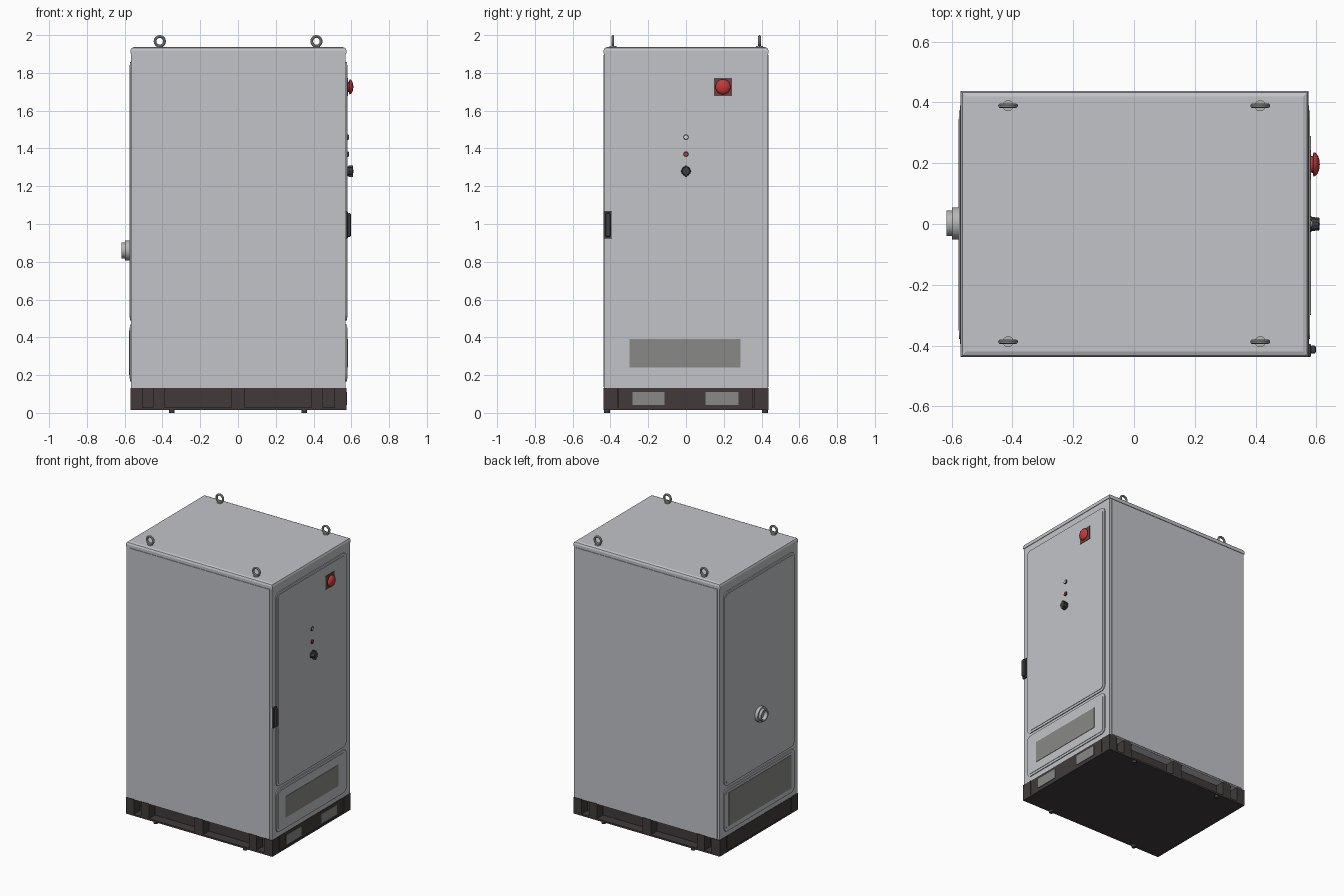
import bpy, bmesh, math
from mathutils import Matrix, Vector

if "Cube" in bpy.data.objects:
    bpy.data.objects.remove(bpy.data.objects["Cube"])


def mat(name, r, g, b):
    m = bpy.data.materials.new(name)
    m.diffuse_color = (r, g, b, 1)
    m.use_nodes = True
    m.node_tree.nodes["Principled BSDF"].inputs["Base Color"].default_value = m.diffuse_color
    return m


BODY = mat("cabinet grey", 0.54, 0.55, 0.575)
MESH = mat("grille grey", 0.25, 0.25, 0.245)
BASE = mat("plinth brown black", 0.052, 0.044, 0.042)
DARK = mat("control black", 0.05, 0.05, 0.055)
RED = mat("signal red", 0.55, 0.04, 0.04)
PLATE = mat("dark red plate", 0.14, 0.06, 0.06)
METAL = mat("steel", 0.46, 0.47, 0.47)
WHITE = mat("lamp white", 0.75, 0.75, 0.75)


def finish(name, bm, material, smooth=False):
    bmesh.ops.recalc_face_normals(bm, faces=bm.faces)
    me = bpy.data.meshes.new(name)
    bm.to_mesh(me)
    bm.free()
    me.materials.append(material)
    ob = bpy.data.objects.new(name, me)
    bpy.context.collection.objects.link(ob)
    if smooth:
        bpy.ops.object.select_all(action='DESELECT')
        ob.select_set(True)
        bpy.context.view_layer.objects.active = ob
        bpy.ops.object.shade_smooth_by_angle(angle=math.radians(35))
    return ob


def box(name, x, y, z, material, bevel=0, top_only=False):
    """Box from (min, max) ranges, optionally with bevelled edges."""
    bm = bmesh.new()
    bmesh.ops.create_cube(bm, size=1)
    for v in bm.verts:
        v.co = Vector([(a + b) / 2 + c * (b - a) for (a, b), c in zip((x, y, z), v.co)])
    if bevel:
        edges = [e for e in bm.edges
                 if not top_only or all(v.co.z > z[1] - 1e-5 for v in e.verts)]
        bmesh.ops.bevel(bm, geom=edges, offset=bevel, segments=2, affect='EDGES', profile=0.5)
    return finish(name, bm, material)


def rounded_plate(name, x, y, z, r, material):
    """Rounded rectangle in the yz plane, extruded along x."""
    pts = []
    for cy, cz, start in ((y[1] - r, z[1] - r, 0), (y[0] + r, z[1] - r, 90),
                          (y[0] + r, z[0] + r, 180), (y[1] - r, z[0] + r, 270)):
        for k in range(7):
            a = math.radians(start + k * 15)
            pts.append((x[0], cy + r * math.cos(a), cz + r * math.sin(a)))
    bm = bmesh.new()
    face = bm.faces.new([bm.verts.new(p) for p in pts])
    ext = bmesh.ops.extrude_face_region(bm, geom=[face])["geom"]
    for v in ext:
        if isinstance(v, bmesh.types.BMVert):
            v.co.x = x[1]
    return finish(name, bm, material)


def lathe_x(name, profile, y, z, material, sides=32):
    """Turn an (x, radius) profile about an axis parallel to x."""
    bm = bmesh.new()
    vs = [bm.verts.new((px, y + r, z)) for px, r in profile]
    es = [bm.edges.new(p) for p in zip(vs, vs[1:])]
    bmesh.ops.spin(bm, geom=vs + es, cent=(0, y, z), axis=(1, 0, 0),
                   angle=math.tau, steps=sides, use_duplicate=False)
    bmesh.ops.remove_doubles(bm, verts=bm.verts, dist=1e-5)
    return finish(name, bm, material, True)


def cylinder_z(name, x, y, z, r, material, sides=24):
    bm = bmesh.new()
    bmesh.ops.create_cone(bm, cap_ends=True, segments=sides, radius1=r, radius2=r, depth=z[1] - z[0],
                          matrix=Matrix.Translation((x, y, sum(z) / 2)))
    return finish(name, bm, material, True)


# Cabinet shell, roof and long side panels
XL, XR, Y = -0.57, 0.574, 0.437
box("cabinet_body", (XL + .004, XR - .004), (-.433, .433), (.128, 1.915), BODY)
box("roof", (XL, XR), (-Y, Y), (1.902, 1.936), BODY, 0.018, True)
box("front_panel", (-.548, .553), (-Y, -.43), (.137, 1.896), BODY)
box("back_panel", (-.548, .553), (.43, Y), (.137, 1.896), BODY)

# Doors and lower covers on both ends, each a plate with a raised inner field
for side, xf, s in (("right", XR - .005, 1), ("left", XL + .005, -1)):
    for part, z in (("door", (.488, 1.857)), ("lower_cover", (.165, .468))):
        rounded_plate(f"{side}_{part}", (xf, xf + s * .007), (-.394, .389), z, .035, BODY)
        rounded_plate(f"{side}_{part}_field", (xf, xf + s * .010), (-.378, .373),
                      (z[0] + .016, z[1] - .016), .025, BODY)

# Ventilation grilles
box("right_grille", (.572, .5815), (-.299, .289), (.241, .39), MESH)
box("left_grille", (-.5775, -.568), (-.35, .345), (.2, .435), MESH)

# Plinth: floor plate, recessed core, columns, end panels
box("plinth_floor", (XL, XR), (-Y, Y), (.016, .028), BASE)
box("plinth_core", (-.54, .54), (-.37, .37), (.028, .13), BASE)
for s in (-1, 1):
    ya, yb = sorted((s * .36, s * Y))
    ends = "front" if s < 0 else "back"
    box(f"plinth_{ends}_left_column", (XL, -.505), (ya, yb), (.016, .131), BASE)
    box(f"plinth_{ends}_right_column", (.51, XR), (ya, yb), (.016, .131), BASE)
    box(f"plinth_{ends}_centre_block", (-.034, .034), (ya, yb), (.016, .131), BASE)
    for t in (-1, 1):
        xa, xb = sorted((t * .39, t * .45))
        box(f"plinth_{ends}_block", (xa, xb), (ya, yb), (.016, .131), BASE)
        cylinder_z("foot", t * .35, s * .418, (0, .018), .015, DARK)
box("plinth_right_panel", (.52, XR - .002), (-.357, .352), (.016, .131), BASE)
box("plinth_left_panel", (XL + .002, -.52), (-.357, .352), (.016, .131), BASE)
for y in ((-.283, -.114), (.104, .279)):
    box("plinth_grille", (.57, .576), y, (.043, .11), MESH)

# Lifting eyes on the roof
for x in (-.414, .415):
    for y in (-.387, .389):
        cylinder_z("lifting_eye_collar", x, y, (1.934, 1.943), .018, METAL)
        bm = bmesh.new()
        n = 32
        ring = []
        for i in range(n):
            a = math.tau * i / n
            row = []
            for j in range(10):
                b = math.tau * j / 10
                r = .025 + .0075 * math.cos(b)
                row.append(bm.verts.new((x + r * math.cos(a), y + .0075 * math.sin(b),
                                         1.9675 + r * math.sin(a))))
            ring.append(row)
        for i in range(n):
            for j in range(10):
                p, q, k = ring[i], ring[(i + 1) % n], (j + 1) % 10
                bm.faces.new((p[j], q[j], q[k], p[k]))
        finish("lifting_eye_ring", bm, METAL, True)

# Emergency stop
D = .579
box("emergency_stop_plate", (D - .004, D + .003), (.147, .244), (1.677, 1.774), PLATE)
lathe_x("emergency_stop_button", [(D, 0), (D, .026), (.588, .028), (.59, .040), (.597, .038),
                                  (.604, .030), (.609, .017), (.611, 0)], .196, 1.726, RED)

# Lamps and rotary switch
for name, z, m in (("white_lamp", 1.46, WHITE), ("red_lamp", 1.37, RED)):
    lathe_x(name + "_bezel", [(D - .004, 0), (D - .004, .015), (.584, .015), (.585, 0)], 0, z, DARK, 20)
    lathe_x(name, [(.583, 0), (.583, .0115), (.587, .010), (.589, 0)], 0, z, m, 20)
lathe_x("switch_collar", [(D - .004, 0), (D - .004, .026), (.586, .025), (.586, 0)], 0, 1.28, DARK, 24)
lathe_x("switch_knob", [(.585, 0), (.585, .023), (.609, .021), (.611, 0)], 0, 1.28, DARK, 8)
box("switch_pointer", (.584, .608), (-.006, .006), (1.25, 1.31), DARK)

# Door handle
box("handle_base", (.568, .582), (-.437, -.394), (.923, 1.066), DARK, .004)
box("handle_grip", (.578, .598), (-.426, -.4), (.932, 1.057), DARK, .006)

# Stepped pipe flange on the left end
lathe_x("pipe_flange", [(-.57, 0), (-.57, .053), (-.598, .053), (-.598, .042), (-.616, .042),
                        (-.616, .032), (-.59, .032), (-.59, 0)], .002, .86, METAL, 40)
